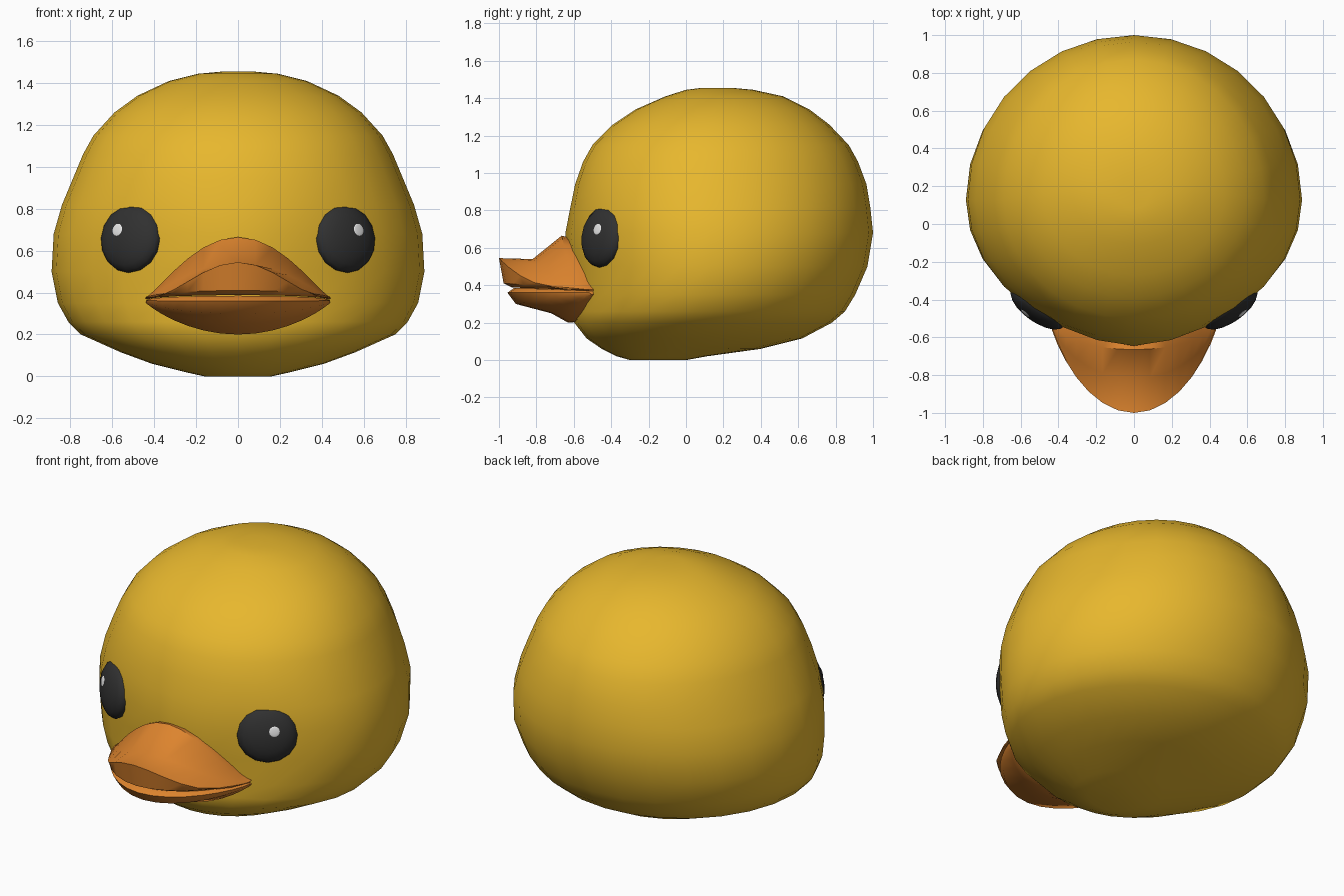
import bpy, bmesh, math
from mathutils import Vector, Matrix

if "Cube" in bpy.data.objects:
    bpy.data.objects.remove(bpy.data.objects["Cube"])


def material(name, r, g, b):
    m = bpy.data.materials.new(name)
    m.diffuse_color = (r, g, b, 1)
    m.use_nodes = True
    m.node_tree.nodes["Principled BSDF"].inputs["Base Color"].default_value = m.diffuse_color
    return m


YELLOW = material("warm yellow", 0.81, 0.48, 0.027)
ORANGE = material("beak orange", 0.72, 0.23, 0.027)
BLACK = material("eye black", 0.03, 0.03, 0.03)
WHITE = material("glint white", 0.9, 0.9, 0.9)


def finish(bm, name, mat, angle):
    bmesh.ops.recalc_face_normals(bm, faces=bm.faces)
    mesh = bpy.data.meshes.new(name)
    bm.to_mesh(mesh)
    bm.free()
    mesh.materials.append(mat)
    ob = bpy.data.objects.new(name, mesh)
    bpy.context.collection.objects.link(ob)
    bpy.ops.object.select_all(action='DESELECT')
    ob.select_set(True)
    bpy.context.view_layer.objects.active = ob
    bpy.ops.object.shade_smooth_by_angle(angle=math.radians(angle))
    return ob


def loft(name, rings, mat, angle):
    """Skin closed rings in order and cap both ends."""
    bm = bmesh.new()
    vs = [[bm.verts.new(p) for p in ring] for ring in rings]
    n = len(vs[0])
    for a, b in zip(vs, vs[1:]):
        for i in range(n):
            j = (i + 1) % n
            bm.faces.new((a[i], a[j], b[j], b[i]))
    bm.faces.new(vs[0])
    bm.faces.new(vs[-1])
    return finish(bm, name, mat, angle)


# Head: horizontal slices (height, front y, back y, half width)
SLICES = [
    (0.0, -0.30, 0.0, 0.16), (0.02, -0.37, 0.11, 0.25), (0.06, -0.45, 0.40, 0.41),
    (0.115, -0.53, 0.62, 0.56), (0.20, -0.595, 0.78, 0.75), (0.26, -0.595, 0.85, 0.81),
    (0.35, -0.59, 0.905, 0.86), (0.50, -0.59, 0.97, 0.89), (0.68, -0.61, 1.0, 0.88),
    (0.82, -0.605, 0.985, 0.84), (0.94, -0.59, 0.965, 0.79), (1.06, -0.55, 0.92, 0.74),
    (1.15, -0.50, 0.87, 0.69), (1.26, -0.39, 0.765, 0.59), (1.34, -0.27, 0.66, 0.48),
    (1.41, -0.11, 0.52, 0.33), (1.445, 0.0, 0.36, 0.19), (1.455, 0.08, 0.25, 0.08),
]
SIDES = 28
rings = []
for z, front, back, w in SLICES:
    yc = front + 0.46 * (back - front)
    ring = []
    for i in range(SIDES):
        t = 2 * math.pi * i / SIDES
        x, s = w * math.cos(t), math.sin(t)
        y = yc + s * ((back - yc) if s > 0 else (yc - front))
        if s < 0:  # slight muzzle bulge behind the beak
            y -= 0.045 * math.exp(-(x / 0.3) ** 2 - ((z - 0.57) / 0.22) ** 2)
        ring.append((x, y, z))
    rings.append(ring)
loft("head", rings, YELLOW, 60)


# Beak halves: arcs from corner to corner
# (half width, corner y, middle y, corner z, middle z, y power, z power)
def beak(name, arcs):
    steps = 16
    rings = []
    for i in range(steps + 1):
        t = math.pi * (0.01 + 0.98 * i / steps)
        s = math.sin(t)
        rings.append([(w * math.cos(t), ye + (ym - ye) * s ** q, ze + (zm - ze) * s ** p)
                      for w, ye, ym, ze, zm, q, p in arcs])
    loft(name, rings, ORANGE, 45)


beak("upper_beak", [
    (0.42, -0.45, -0.55, 0.38, 0.64, 1, 2.5),
    (0.44, -0.50, -0.665, 0.378, 0.665, 1, 2.5),
    (0.44, -0.51, -0.82, 0.377, 0.54, 1.3, 2.4),
    (0.44, -0.515, -1.0, 0.376, 0.545, 1.5, 4.5),
    (0.445, -0.515, -0.975, 0.372, 0.41, 1.5, 1),
    (0.435, -0.51, -0.93, 0.368, 0.388, 1.5, 1),
    (0.42, -0.45, -0.55, 0.368, 0.388, 1, 1),
])
beak("lower_beak", [
    (0.42, -0.45, -0.55, 0.366, 0.385, 1, 1),
    (0.43, -0.51, -0.92, 0.366, 0.385, 1.5, 1),
    (0.44, -0.515, -0.955, 0.362, 0.36, 1.5, 1),
    (0.44, -0.51, -0.91, 0.358, 0.30, 1.5, 1.3),
    (0.44, -0.505, -0.72, 0.355, 0.25, 1.3, 1.6),
    (0.44, -0.50, -0.63, 0.352, 0.20, 1, 1.8),
    (0.42, -0.45, -0.50, 0.355, 0.21, 1, 1.8),
])


# Eyes: flattened balls facing outward, each with a thin glint
def lens(name, centre, normal, radii, mat):
    zax = normal.normalized()
    xax = Vector((0, 0, 1)).cross(zax).normalized()
    yax = zax.cross(xax)
    frame = Matrix((xax, yax, zax)).transposed().to_4x4()
    frame.translation = centre
    full = frame @ Matrix.Diagonal((*radii, 1))
    bm = bmesh.new()
    bmesh.ops.create_uvsphere(bm, u_segments=16, v_segments=10, radius=1, matrix=full)
    finish(bm, name, mat, 60)
    return frame


R = (0.17, 0.165, 0.07)
for side, label in ((1, "right"), (-1, "left")):
    frame = lens(label + "_eye", Vector((side * 0.51, -0.445, 0.658)),
                 Vector((side * 0.57, -0.8, 0.13)), R, BLACK)
    u, v = side * 0.22, 0.2
    w = math.sqrt(1 - u * u - v * v)
    spot = frame @ Vector((u * R[0], v * R[1], w * R[2]))
    facing = frame.to_3x3() @ Vector((u / R[0], v / R[1], w / R[2]))
    lens(label + "_eye_glint", spot, facing, (0.03, 0.03, 0.0045), WHITE)
